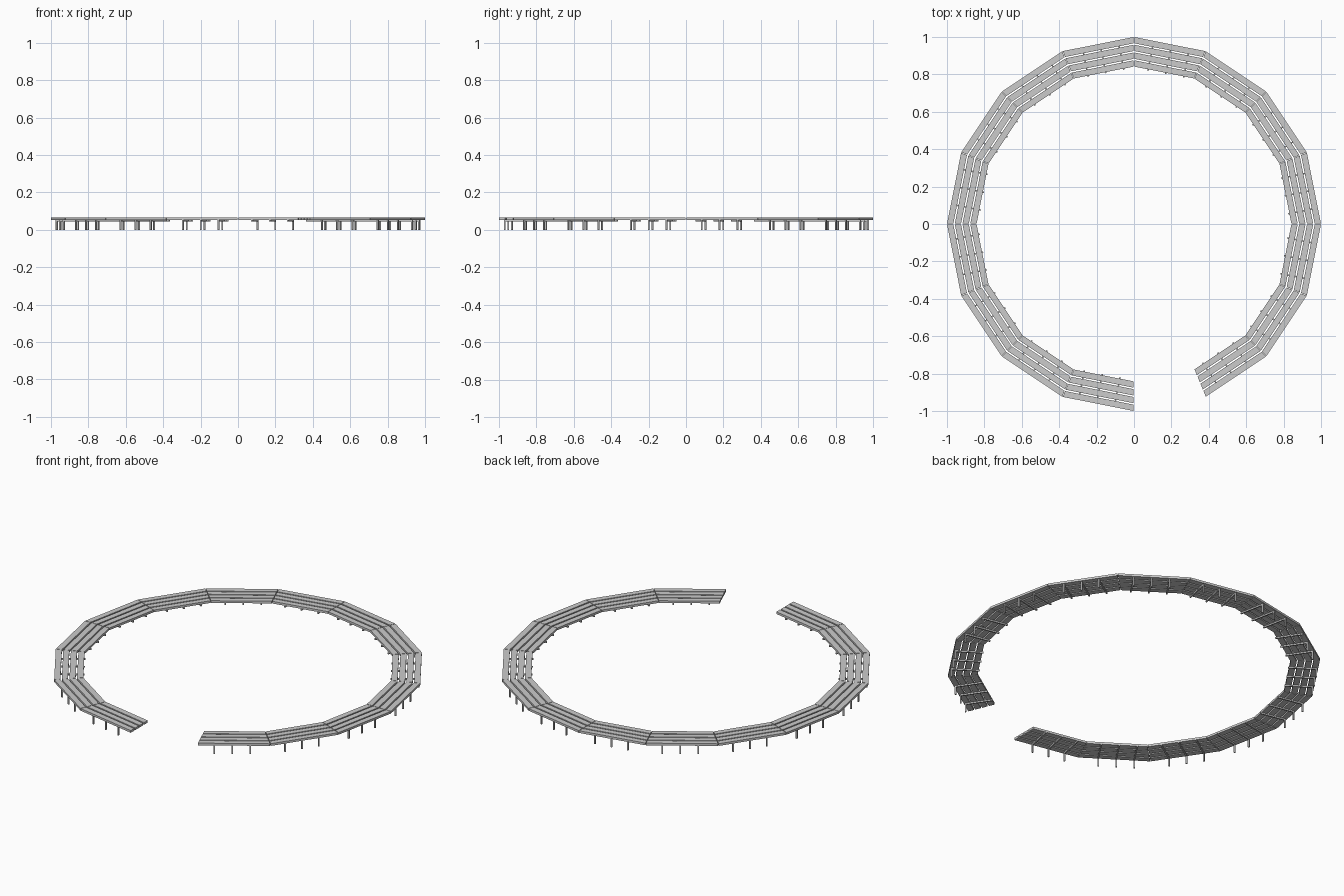
import bpy, bmesh
from math import radians, cos, sin
from mathutils import Matrix, Vector

if "Cube" in bpy.data.objects:
    bpy.data.objects.remove(bpy.data.objects["Cube"])

SIDES, STEP = 16, 360 / 16
Z_SLAT, Z_TOP, Z_BRACKET = 0.053, 0.066, 0.045
SLAT_W, PITCH, ROWS = 0.0335, 0.0415, 4
HALF = radians(STEP / 2)


def add_prism(bm, pts, z0, z1):
    low = [bm.verts.new((x, y, z0)) for x, y in pts]
    high = [bm.verts.new((x, y, z1)) for x, y in pts]
    n = len(pts)
    bm.faces.new(low[::-1])
    bm.faces.new(high)
    for i in range(n):
        j = (i + 1) % n
        bm.faces.new((low[i], low[j], high[j], high[i]))


def add_box(bm, x0, x1, y0, y1, z0, z1):
    add_prism(bm, [(x0, y0), (x1, y0), (x1, y1), (x0, y1)], z0, z1)


def finish(bm, name):
    bmesh.ops.recalc_face_normals(bm, faces=bm.faces)
    me = bpy.data.meshes.new(name)
    bm.to_mesh(me)
    bm.free()
    return me


# One straight bay, facing +x: mitred slats
bm = bmesh.new()
for row in range(ROWS):
    r1 = 1.0 - row * PITCH
    r0 = r1 - SLAT_W
    gap = 0.0015
    x0, x1 = r0 * cos(HALF), r1 * cos(HALF)
    y0, y1 = r0 * sin(HALF) - gap, r1 * sin(HALF) - gap
    add_prism(bm, [(x0, -y0), (x1, -y1), (x1, y1), (x0, y0)], Z_SLAT, Z_TOP)
slat_mesh = finish(bm, "bay_slats")

# Three brackets, each with a leg at its outer end
bm = bmesh.new()
for k in (-1, 0, 1):
    s = -0.010 + k * 0.097
    add_box(bm, 0.820, 0.974, s - 0.004, s + 0.004, Z_BRACKET, Z_SLAT)
    add_box(bm, 0.966, 0.974, s - 0.004, s + 0.004, 0, Z_BRACKET)
leg_mesh = finish(bm, "bay_legs")

# Repeat the bay around the ring, leaving one open for the entrance
for i in range(SIDES - 1):
    turn = Matrix.Rotation(radians(-67.5 + STEP * (i + 0.5)), 4, 'Z')
    for name, mesh in (("bench_slats", slat_mesh), ("bench_legs", leg_mesh)):
        ob = bpy.data.objects.new(f"{name}_{i + 1}", mesh)
        ob.matrix_world = turn
        bpy.context.collection.objects.link(ob)
